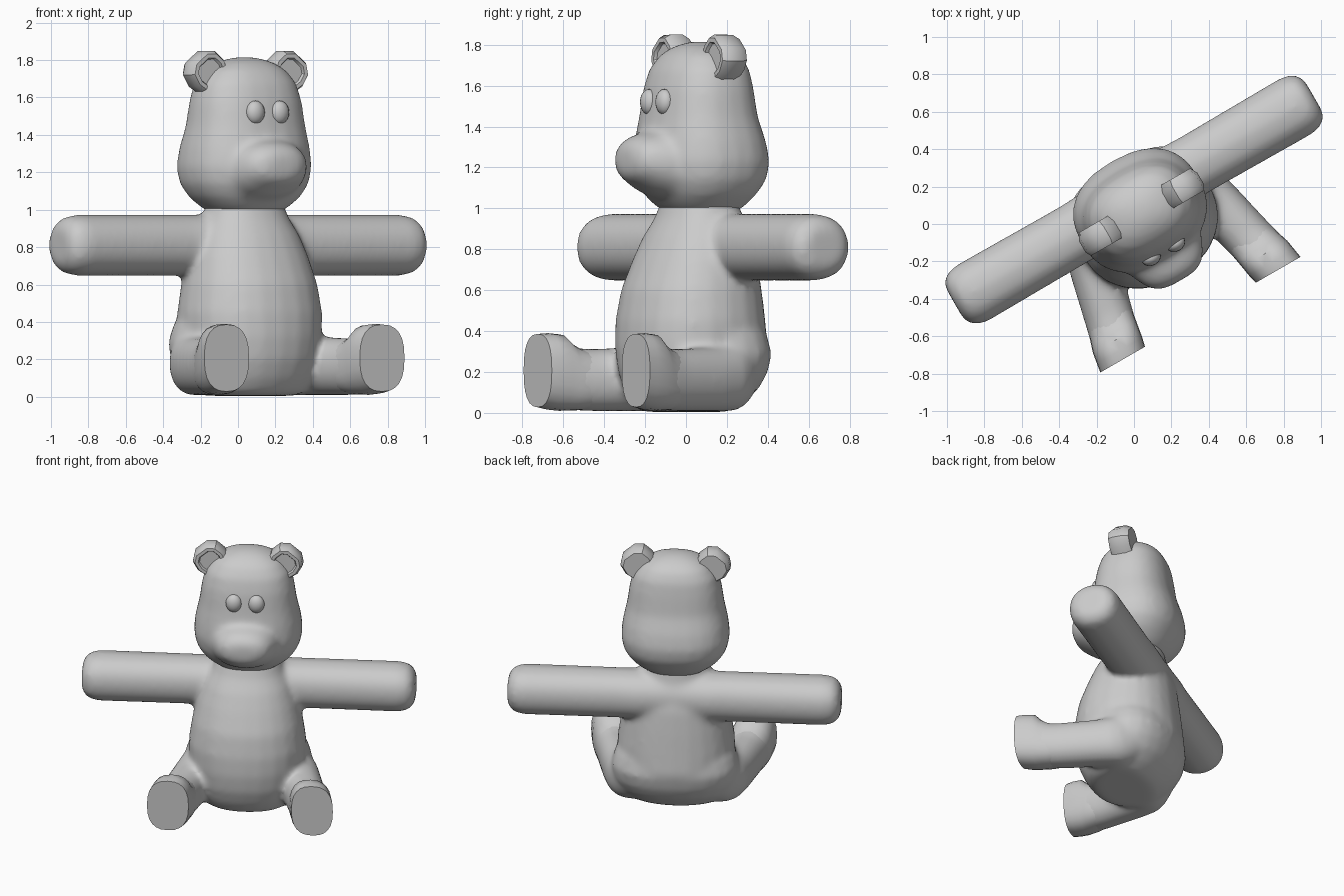
import bpy, bmesh, math
from mathutils import Matrix

if "Cube" in bpy.data.objects:
    bpy.data.objects.remove(bpy.data.objects["Cube"])

# whole bear is turned 30 degrees about z
ROOT = Matrix.Translation((0, 0.13, 0)) @ Matrix.Rotation(math.radians(30), 4, 'Z')


def select(objs):
    bpy.ops.object.select_all(action='DESELECT')
    for ob in objs:
        ob.select_set(True)
    bpy.context.view_layer.objects.active = objs[0]


def finish(name, bm, angle=40):
    bmesh.ops.recalc_face_normals(bm, faces=bm.faces)
    me = bpy.data.meshes.new(name)
    bm.to_mesh(me)
    bm.free()
    me.transform(ROOT)
    ob = bpy.data.objects.new(name, me)
    bpy.context.collection.objects.link(ob)
    select([ob])
    bpy.ops.object.shade_smooth_by_angle(angle=math.radians(angle))
    return ob


def loft(name, axis, sections, n=24, power=2.2, mirror=1):
    """Skin superellipse rings: (position, centre u, centre v, radius u, radius v)."""
    bm = bmesh.new()
    rings = []
    for t, cu, cv, ru, rv in sections:
        ring = []
        for i in range(n):
            a = 2 * math.pi * i / n
            c, s = math.cos(a), math.sin(a)
            u = cu + ru * math.copysign(abs(c) ** (2 / power), c)
            v = cv + rv * math.copysign(abs(s) ** (2 / power), s)
            x, y, z = {'x': (t, u, v), 'y': (u, t, v), 'z': (u, v, t)}[axis]
            ring.append(bm.verts.new((x * mirror, y, z)))
        rings.append(ring)
    for r0, r1 in zip(rings, rings[1:]):
        for i in range(n):
            j = (i + 1) % n
            bm.faces.new((r0[i], r0[j], r1[j], r1[i]))
    bm.faces.new(rings[0])
    bm.faces.new(rings[-1])
    return finish(name, bm)


def blend(parts, iterations):
    """Fuse overlapping parts into one skin with soft seams."""
    select(parts)
    bpy.ops.object.join()
    ob = parts[0]
    m = ob.modifiers.new("fuse", 'REMESH')
    m.mode, m.voxel_size, m.use_smooth_shade = 'VOXEL', 0.018, True
    m = ob.modifiers.new("soften", 'SMOOTH')
    m.factor, m.iterations = 0.5, iterations
    for name in ("fuse", "soften"):
        bpy.ops.object.modifier_apply(modifier=name)
    bpy.ops.object.shade_smooth()


# torso and hips
plush = [loft("body", 'z', [
    (0.005, 0, -.16, .24, .18), (0.03, 0, -.155, .29, .225), (0.10, 0, -.14, .335, .285),
    (0.20, 0, -.125, .37, .337), (0.32, 0, -.12, .387, .357), (0.45, 0, -.125, .39, .347),
    (0.60, 0, -.12, .367, .325), (0.75, 0, -.10, .33, .285), (0.86, 0, -.09, .29, .245),
    (0.95, 0, -.08, .24, .20), (1.06, 0, -.07, .20, .17)]),
    loft("hips", 'z', [
        (0.005, 0, -.13, .27, .15), (0.05, 0, -.11, .33, .205), (0.12, 0, -.08, .38, .25),
        (0.20, 0, -.06, .415, .272), (0.29, 0, -.05, .425, .282), (0.38, 0, -.06, .40, .272),
        (0.48, 0, -.08, .34, .25)])]

# head with snout
head = loft("head", 'z', [
    (0.98, 0, -.07, .18, .16), (1.02, 0, -.07, .24, .21), (1.07, 0, -.07, .30, .25),
    (1.14, 0, -.065, .345, .29), (1.23, 0, -.065, .362, .305), (1.33, 0, -.07, .35, .29),
    (1.45, 0, -.08, .323, .258), (1.58, 0, -.08, .305, .24), (1.68, 0, -.075, .277, .217),
    (1.75, 0, -.07, .22, .175), (1.79, 0, -.07, .15, .12), (1.815, 0, -.07, .06, .05)],
    power=2.4)
snout = loft("snout", 'y', [
    (-.18, 0, 1.21, .25, .18), (-.30, 0, 1.215, .235, .17), (-.38, 0, 1.225, .205, .147),
    (-.44, 0, 1.235, .175, .117), (-.48, 0, 1.235, .135, .09), (-.498, 0, 1.235, .075, .05)])
blend([head, snout], 18)

for m, side in ((-1, "left"), (1, "right")):
    # arms, meeting across the back
    plush.append(loft(side + "_arm", 'x', [
        (-.02, 0, .81, .165, .163), (.24, 0, .81, .172, .163), (.36, 0, .81, .166, .163),
        (1.0, 0, .81, .172, .163), (1.06, 0, .81, .16, .150), (1.09, 0, .81, .135, .122),
        (1.108, 0, .81, .10, .088)], mirror=m))
    # legs
    plush.append(loft(side + "_leg", 'y', [
        (.08, .25, .22, .07, .10), (.04, .27, .205, .11, .135), (-.02, .295, .187, .14, .163),
        (-.08, .32, .175, .15, .168), (-.20, .36, .165, .142, .158), (-.46, .425, .16, .137, .153),
        (-.56, .45, .17, .137, .155), (-.66, .465, .19, .115, .14)], mirror=m))
    # feet with flat soles
    loft(side + "_foot", 'y', [
        (-.46, .425, .16, .125, .14), (-.52, .44, .165, .134, .153), (-.56, .45, .177, .137, .165),
        (-.60, .46, .197, .14, .187), (-.66, .47, .203, .14, .187), (-.71, .48, .207, .138, .179)],
        mirror=m, power=2.5)
    # eyes
    bm = bmesh.new()
    bmesh.ops.create_uvsphere(bm, u_segments=16, v_segments=10, radius=1)
    bm.transform(Matrix.Translation((.075 * m, -.315, 1.52)) @ Matrix.Diagonal((.054, .042, .063, 1)))
    finish(side + "_eye", bm)
    # ears: faceted cups leaning outwards, hollow at the front
    bm = bmesh.new()
    outline = [(-.07, -.14), (.07, -.14), (.113, -.005), (.10, .065), (.05, .105),
               (-.05, .105), (-.10, .065), (-.113, -.005)]
    rings = [[bm.verts.new((x * k, y, z * k)) for x, z in outline]
             for y, k in ((-.145, .86), (-.115, 1), (-.045, 1), (-.005, .82))]
    for r0, r1 in zip(rings, rings[1:]):
        for i in range(8):
            bm.faces.new((r0[i], r0[i - 1], r1[i - 1], r1[i]))
    bm.faces.new(rings[-1])
    front = bm.faces.new(rings[0])
    bmesh.ops.recalc_face_normals(bm, faces=bm.faces)
    bmesh.ops.inset_region(bm, faces=[front], thickness=.022)
    bmesh.ops.inset_region(bm, faces=[front], thickness=.008, depth=-.015)
    bm.transform(Matrix.Translation((.247 * m, 0, 1.735)) @ Matrix.Rotation(math.radians(40 * m), 4, 'Y'))
    finish(side + "_ear", bm, 35)

blend(plush, 16)
